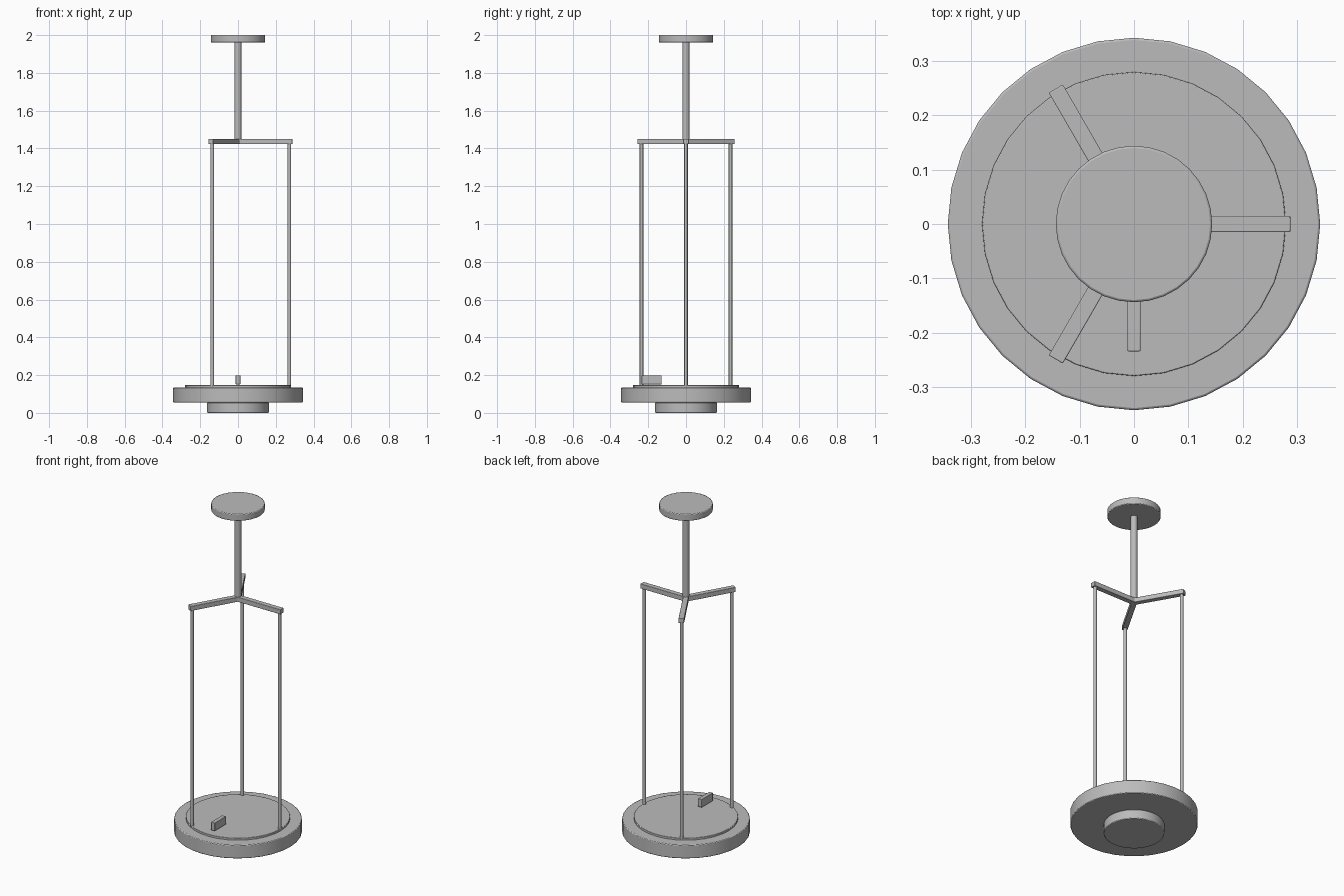
import bpy
from math import cos, sin, pi

if "Cube" in bpy.data.objects:
    bpy.data.objects.remove(bpy.data.objects["Cube"], do_unlink=True)

grey = bpy.data.materials.new("plain_grey")
grey.use_nodes = True
colour = (0.5, 0.5, 0.5, 1)
grey.diffuse_color = colour
grey.node_tree.nodes["Principled BSDF"].inputs["Base Color"].default_value = colour


def finish(name, bevel):
    ob = bpy.context.object
    ob.name = name
    ob.data.materials.append(grey)
    bpy.ops.object.transform_apply(location=False, rotation=False, scale=True)
    bpy.ops.object.shade_smooth_by_angle()
    if bevel:
        mod = ob.modifiers.new("soft_edge", "BEVEL")
        mod.width = bevel
        mod.segments = 2
    return ob


def cylinder(name, radius, bottom, top, x=0, y=0, sides=32, bevel=0.0):
    bpy.ops.mesh.primitive_cylinder_add(
        vertices=sides, radius=radius, depth=top - bottom,
        location=(x, y, (bottom + top) / 2))
    return finish(name, bevel)


def box(name, size, centre, angle=0, bevel=0.002):
    bpy.ops.mesh.primitive_cube_add(size=1, location=centre, rotation=(0, 0, angle))
    bpy.context.object.scale = size
    return finish(name, bevel)


# Stacked round base
cylinder("foot_disc", 0.163, 0, 0.056, bevel=0.004)
cylinder("base_disc", 0.343, 0.055, 0.135, bevel=0.004)
cylinder("base_plate", 0.28, 0.13, 0.147, bevel=0.002)

# Small upright tab near the front of the plate
box("tab", (0.024, 0.105, 0.048), (0, -0.182, 0.175))

# Three arms, each with a thin rod down to the plate
arm_length = 0.288
rod_reach = 0.272
for i, side in enumerate(("left", "back_right", "front_right")):
    a = i * 2 * pi / 3
    c, s = cos(a), sin(a)
    box(side + "_arm", (arm_length, 0.03, 0.028),
        (c * arm_length / 2, s * arm_length / 2, 1.437), a)
    cylinder(side + "_rod", 0.0095, 0.14, 1.43, c * rod_reach, s * rod_reach, 16)

# Central stem and ceiling cap
cylinder("stem", 0.018, 1.425, 1.97, sides=24)
cylinder("top_cap", 0.144, 1.96, 2.0, bevel=0.004)
